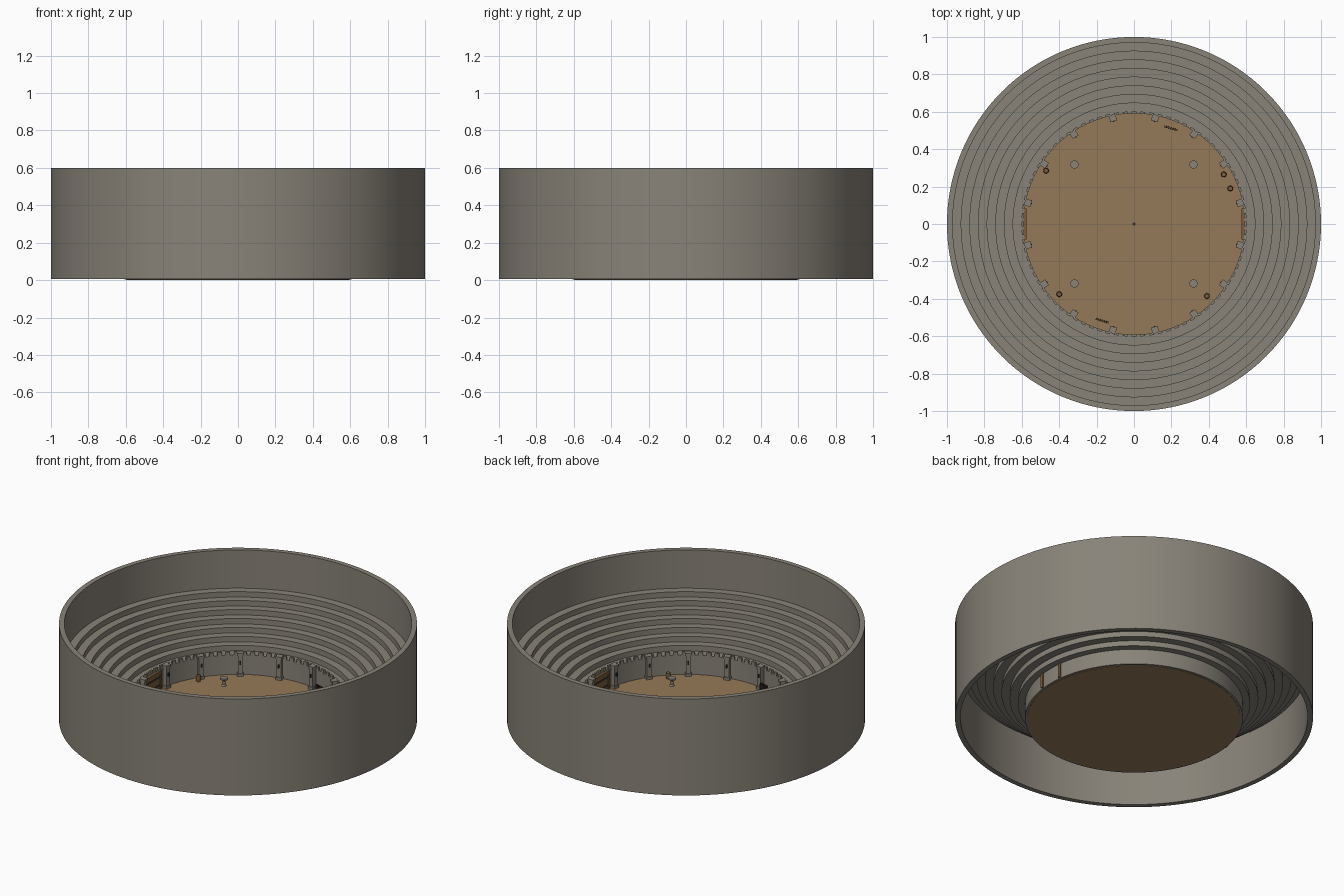
import bpy, bmesh, math
from mathutils import Matrix, Vector

if "Cube" in bpy.data.objects:
    bpy.data.objects.remove(bpy.data.objects["Cube"])


def material(name, r, g, b):
    m = bpy.data.materials.new(name)
    m.use_nodes = True
    m.diffuse_color = (r, g, b, 1)
    m.node_tree.nodes["Principled BSDF"].inputs["Base Color"].default_value = (r, g, b, 1)
    return m


STONE = material("stone", .25, .227, .19)
SAND = material("sand", .30, .195, .098)
WOOD = material("wood", .20, .11, .045)
DARK = material("dark iron", .04, .035, .03)


def finish(name, bm, mat, smooth=True):
    bmesh.ops.recalc_face_normals(bm, faces=bm.faces)
    mesh = bpy.data.meshes.new(name)
    bm.to_mesh(mesh)
    bm.free()
    mesh.materials.append(mat)
    ob = bpy.data.objects.new(name, mesh)
    bpy.context.collection.objects.link(ob)
    if smooth:
        bpy.ops.object.select_all(action='DESELECT')
        ob.select_set(True)
        bpy.context.view_layer.objects.active = ob
        bpy.ops.object.shade_smooth_by_angle(angle=math.radians(30))
    return ob


def lathe(name, profile, mat, at=(0, 0), steps=128, closed=True):
    """Spin a profile of (radius, height) points about an upright axis."""
    bm = bmesh.new()
    verts = [bm.verts.new((r, 0, z)) for r, z in profile]
    pairs = list(zip(verts, verts[1:] + verts[:1]))
    edges = [bm.edges.new(p) for p in (pairs if closed else pairs[:-1])]
    bmesh.ops.spin(bm, geom=verts + edges, axis=(0, 0, 1), cent=(0, 0, 0),
                   angle=math.tau, steps=steps, use_duplicate=False)
    bmesh.ops.remove_doubles(bm, verts=bm.verts, dist=.0002)
    bmesh.ops.translate(bm, verts=bm.verts, vec=(*at, 0))
    return finish(name, bm, mat)


def box(bm, centre, size, turn):
    """Add a box whose centre is given in a frame turned about z."""
    bmesh.ops.create_cube(bm, size=1, matrix=turn @ Matrix.Translation(centre)
                          @ Matrix.Diagonal(Vector((*size, 1))))


def spin_z(angle):
    return Matrix.Rotation(angle, 4, 'Z')


def tube(name, r0, r1, z0, z1, mat):
    return lathe(name, [(r0, z0), (r1, z0), (r1, z1), (r0, z1)], mat)


# Outer wall, stepped seating, arena wall and sand floor
tube("outer_wall", .97, 1, .005, .6, STONE)
TIERS, TREAD, RISE, FIRST = 8, .0463, .0335, .13
profile = []
for i in range(TIERS):
    z = FIRST + RISE * i
    profile += [(.6 + TREAD * i, z), (.6 + TREAD * (i + 1), z)]
under = [(r + (.002 if i % 2 else 0), z - RISE - .001)
         for i, (r, z) in enumerate(profile)]
lathe("seating_tiers", profile + under[::-1], STONE)
tube("arena_wall", .591, .608, .002, FIRST, STONE)
lathe("sand_floor", [(0, 0), (.595, 0), (.595, .01), (0, .01)], SAND, closed=False)

# Battlements along the arena wall
bm = bmesh.new()
for i in range(80):
    box(bm, (.596, 0, .139), (.012, .025, .022), spin_z(math.tau * i / 80))
finish("battlements", bm, STONE, False)

# Square columns with bases, caps and torches
columns, torches = bmesh.new(), bmesh.new()
for i in range(16):
    turn = spin_z(math.tau * (i + .5) / 16)
    box(columns, (.578, 0, .075), (.026, .026, .14), turn)
    for z in (.018, .145):
        box(columns, (.578, 0, z), (.036, .036, .016), turn)
    box(torches, (.561, 0, .095), (.01, .007, .02), turn)
finish("columns", columns, STONE, False)
finish("torches", torches, DARK, False)

# Framed wooden gates on both sides
frame, panel, bars = bmesh.new(), bmesh.new(), bmesh.new()
for angle in (0, math.pi):
    turn = spin_z(angle)
    for side in (-1, 1):
        box(frame, (.593, side * .075, .067), (.036, .016, .12), turn)
    box(frame, (.593, 0, .121), (.036, .166, .014), turn)
    box(panel, (.592, 0, .062), (.026, .14, .108), turn)
    for z in (.04, .09):
        box(bars, (.578, 0, z), (.006, .134, .008), turn)
finish("gate_frames", frame, WOOD, False)
finish("gate_panels", panel, WOOD, False)
finish("gate_bars", bars, DARK, False)

# Stone fire bowls on stems
for x in (-.318, .318):
    for y in (-.318, .318):
        lathe("fire_bowl", [(0, .01), (.014, .01), (.008, .018), (.008, .04), (.022, .05),
                            (.022, .06), (0, .06)], STONE, (x, y), 24, False)

# Barrels
for spot in ((-.47, .285), (.48, .265), (.515, .19), (-.4, -.375), (.39, -.385)):
    lathe("barrel", [(0, .01), (.012, .01), (.015, .028), (.012, .046), (0, .046)],
          WOOD, spot, 16, False)

# Weapon racks leaning by the wall
racks, blades = bmesh.new(), bmesh.new()
for x, y, angle in ((.197, .512, -.3), (-.17, -.517, -.3)):
    turn = Matrix.Translation((x, y, 0)) @ spin_z(angle)
    for side in (-1, 1):
        box(racks, (side * .033, 0, .035), (.006, .012, .05), turn)
    for z in (.025, .05):
        box(racks, (0, 0, z), (.07, .008, .006), turn)
    for i in range(5):
        box(blades, (-.024 + .012 * i, 0, .042), (.004, .014, .06), turn)
finish("weapon_racks", racks, WOOD, False)
finish("weapon_blades", blades, DARK, False)

# Small marker in the middle of the floor
lathe("centre_marker", [(0, .008), (.009, .008), (.009, .014), (0, .014)], DARK, (0, 0), 16, False)
